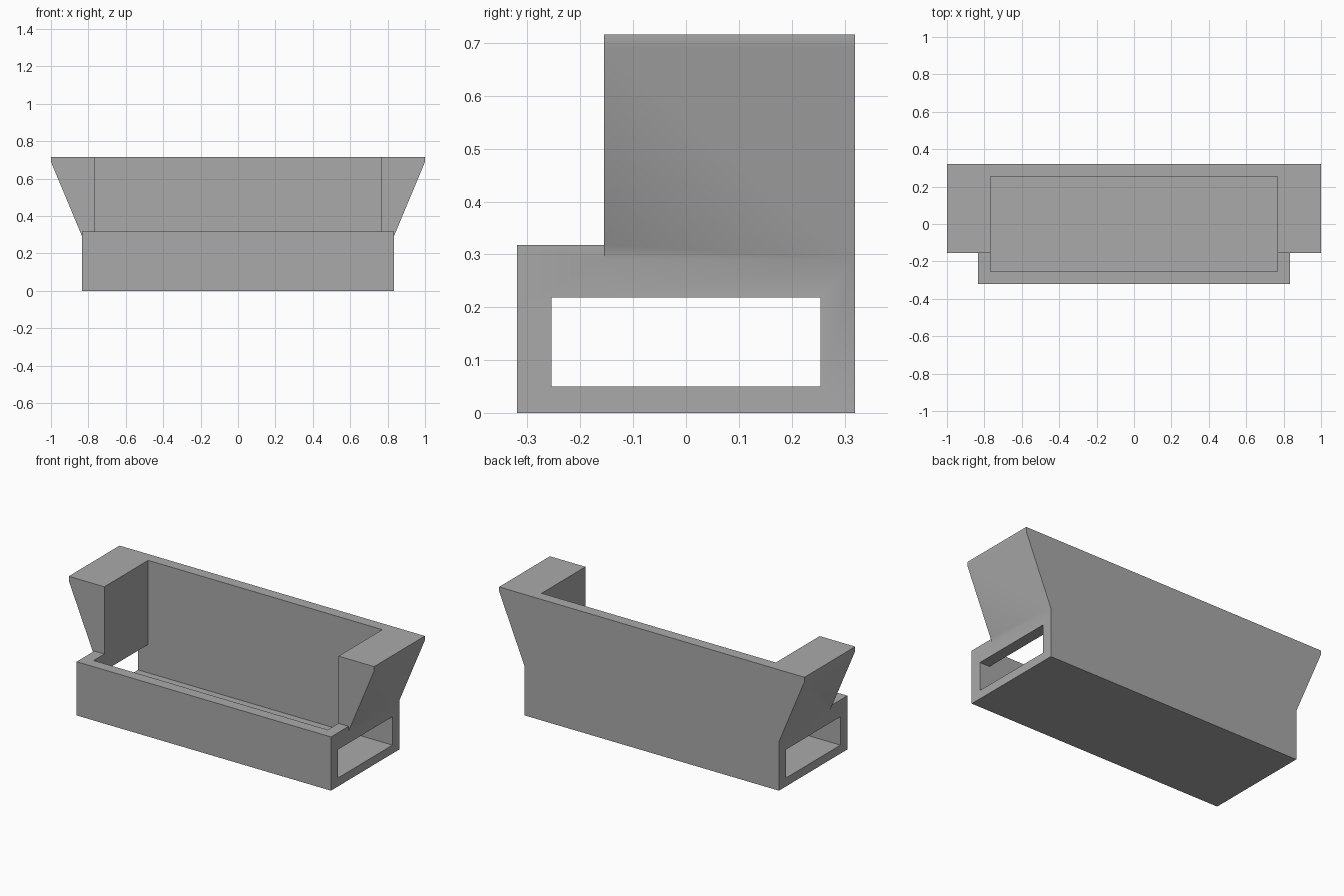
import bpy, bmesh, math

if "Cube" in bpy.data.objects:
    bpy.data.objects.remove(bpy.data.objects["Cube"], do_unlink=True)

SIDE, INNER = 0.833, 0.767      # half widths of the tray and its cavity
DEPTH, HOLLOW = 0.32, 0.255     # half depths of the tray and its cavity
ARM_FRONT, RIM, TOP = -0.155, 0.318, 0.716
FLOOR, SLOT_TOP = 0.05, 0.218

grey = bpy.data.materials.new("plain_grey")
grey.use_nodes = True
colour = (0.4, 0.4, 0.4, 1)
grey.diffuse_color = colour
grey.node_tree.nodes["Principled BSDF"].inputs["Base Color"].default_value = colour


def extrude_profile(name, profile, y0, y1):
    """Extrude an x-z outline from y0 to y1."""
    bm = bmesh.new()
    front = [bm.verts.new((x, y0, z)) for x, z in profile]
    back = [bm.verts.new((x, y1, z)) for x, z in profile]
    bm.faces.new(front)
    bm.faces.new(back[::-1])
    for i in range(len(profile)):
        j = (i + 1) % len(profile)
        bm.faces.new((front[j], front[i], back[i], back[j]))
    bmesh.ops.recalc_face_normals(bm, faces=bm.faces)
    mesh = bpy.data.meshes.new(name)
    bm.to_mesh(mesh)
    bm.free()
    obj = bpy.data.objects.new(name, mesh)
    obj.data.materials.append(grey)
    bpy.context.collection.objects.link(obj)
    return obj


def cut_box(target, x, y, z):
    """Cut a box, given as ranges, out of the target."""
    outline = [(x[0], z[0]), (x[1], z[0]), (x[1], z[1]), (x[0], z[1])]
    cutter = extrude_profile("cutter", outline, *y)
    mod = target.modifiers.new("cut", "BOOLEAN")
    mod.operation = "DIFFERENCE"
    mod.solver = "EXACT"
    mod.object = cutter
    bpy.context.view_layer.objects.active = target
    bpy.ops.object.modifier_apply(modifier=mod.name)
    bpy.data.objects.remove(cutter, do_unlink=True)


# Flared solid block
half = [(SIDE, 0), (SIDE, 0.29), (1, 0.69), (1, TOP)]
outline = half + [(-x, z) for x, z in reversed(half)]
body = extrude_profile("flared_open_tray", outline, -DEPTH, DEPTH)

# Straight front corners and low front rim
for x in ((SIDE, 1.2), (-1.2, -SIDE)):
    cut_box(body, x, (-1, ARM_FRONT), (0.2, 1))
cut_box(body, (-1.2, 1.2), (-1, ARM_FRONT), (RIM, 1))

# Open cavity and slots through both ends
cut_box(body, (-INNER, INNER), (-HOLLOW, HOLLOW), (FLOOR, 1))
cut_box(body, (-1.2, 1.2), (-HOLLOW, HOLLOW), (FLOOR, SLOT_TOP))

# Soft fold where the flare starts, crisp edges elsewhere
body.select_set(True)
bpy.context.view_layer.objects.active = body
bpy.ops.object.shade_smooth_by_angle(angle=math.radians(30))
